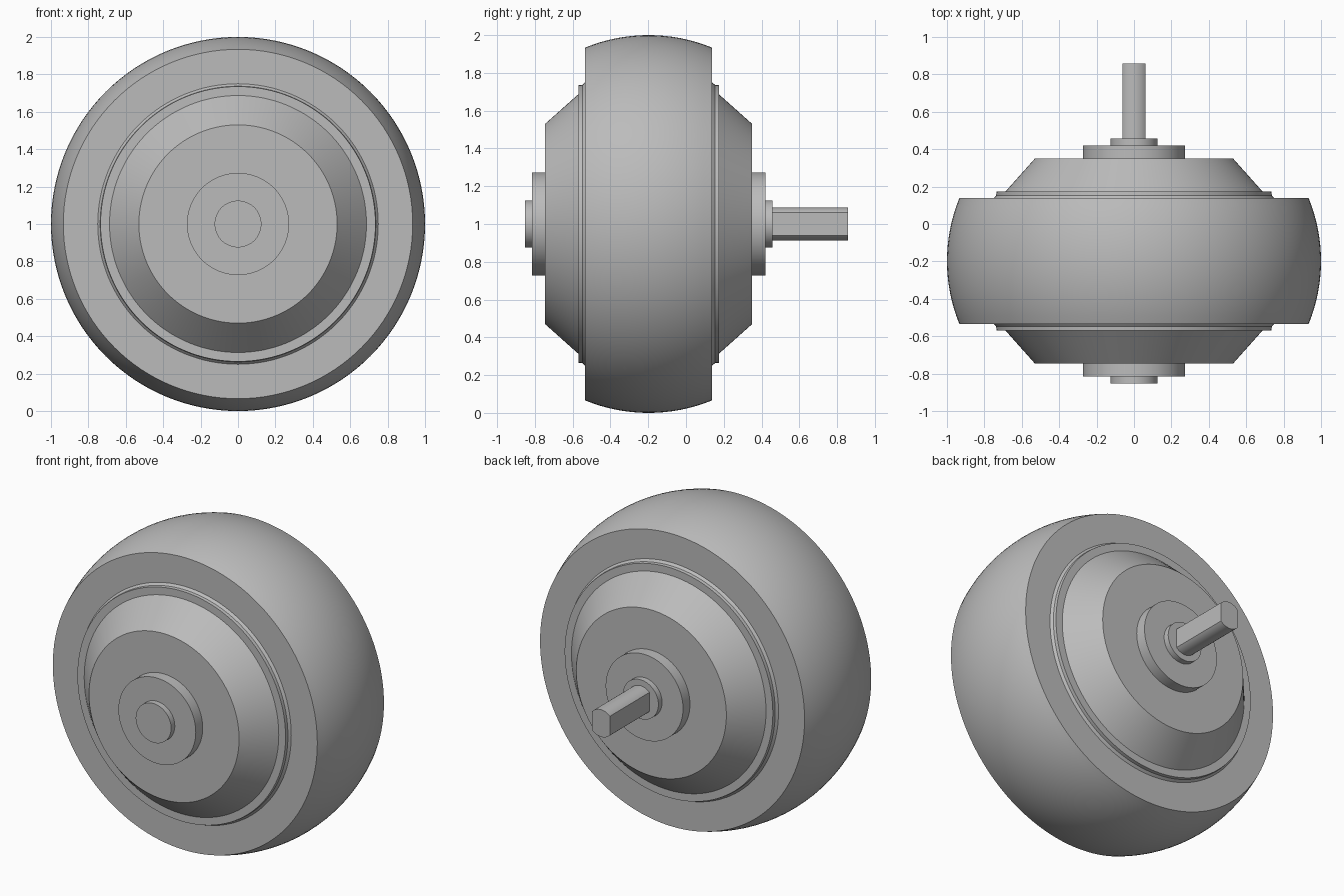
import bpy, bmesh, math

cube = bpy.data.objects.get("Cube")
if cube:
    bpy.data.objects.remove(cube, do_unlink=True)

SEGMENTS = 128
MID_Y = -0.198      # centre plane of the wheel
HALF = 0.336        # half width of the tyre
AXLE_Z = 1.0

grey = bpy.data.materials.new("plain_grey")
grey.use_nodes = True
grey.diffuse_color = (0.5, 0.5, 0.5, 1)
grey.node_tree.nodes["Principled BSDF"].inputs["Base Color"].default_value = (0.5, 0.5, 0.5, 1)


def finish(name, bm):
    """Turn a bmesh into a smooth-shaded object with sharp edges kept."""
    bmesh.ops.recalc_face_normals(bm, faces=bm.faces[:])
    mesh = bpy.data.meshes.new(name)
    bm.to_mesh(mesh)
    bm.free()
    mesh.materials.append(grey)
    obj = bpy.data.objects.new(name, mesh)
    bpy.context.collection.objects.link(obj)
    bpy.ops.object.select_all(action='DESELECT')
    obj.select_set(True)
    bpy.context.view_layer.objects.active = obj
    bpy.ops.object.shade_smooth_by_angle(angle=math.radians(20))
    return obj


def lathe(name, profile, closed=False):
    """Spin (radius, y) points round the axle; open profiles get end caps."""
    bm = bmesh.new()
    rings = []
    for r, y in profile:
        rings.append([bm.verts.new((r * math.cos(a), y, AXLE_Z + r * math.sin(a)))
                      for a in (math.tau * i / SEGMENTS for i in range(SEGMENTS))])
    pairs = list(zip(rings, rings[1:]))
    if closed:
        pairs.append((rings[-1], rings[0]))
    else:
        bm.faces.new(rings[0])
        bm.faces.new(rings[-1])
    for a, b in pairs:
        for i in range(SEGMENTS):
            j = (i + 1) % SEGMENTS
            bm.faces.new((a[i], a[j], b[j], b[i]))
    return finish(name, bm)


# Tyre with a crowned tread
crown = 0.888
steps = 16
tread = []
for i in range(steps + 1):
    d = HALF * (2 * i / steps - 1)
    tread.append((1 - crown + math.sqrt(crown ** 2 - d ** 2), MID_Y + d))
lathe("tyre", [(0.75, MID_Y - HALF)] + tread + [(0.75, MID_Y + HALF)], closed=True)

# Motor housing: rim lip, flange and tapered cover, mirrored about the centre plane
side = [(0.75, HALF), (0.737, HALF + 0.015), (0.735, HALF + 0.036),
        (0.687, HALF + 0.036), (0.53, 0.548)]
housing = [(r, MID_Y - d) for r, d in reversed(side)] + [(r, MID_Y + d) for r, d in side]
lathe("motor_housing", housing)

# Stepped bearing caps on both faces
for label, s in (("front", -1), ("back", 1)):
    lathe(label + "_bearing_cap", [(0.273, MID_Y + s * 0.54), (0.273, MID_Y + s * 0.618)])
    lathe(label + "_boss", [(0.125, MID_Y + s * 0.61), (0.125, MID_Y + s * 0.655)])

# Axle shaft with a flat on each side
bm = bmesh.new()
radius, flat = 0.087, 0.062
start = math.acos(flat / radius)
outline = []
for base in (0, math.pi):
    for i in range(17):
        a = base + start + (math.pi - 2 * start) * i / 16
        outline.append((radius * math.cos(a), AXLE_Z + radius * math.sin(a)))
bottom = bm.faces.new([bm.verts.new((x, 0.44, z)) for x, z in outline])
geom = bmesh.ops.extrude_face_region(bm, geom=[bottom], use_keep_orig=True)["geom"]
bmesh.ops.translate(bm, vec=(0, 0.857 - 0.44, 0),
                    verts=[v for v in geom if isinstance(v, bmesh.types.BMVert)])
finish("axle_shaft", bm)
